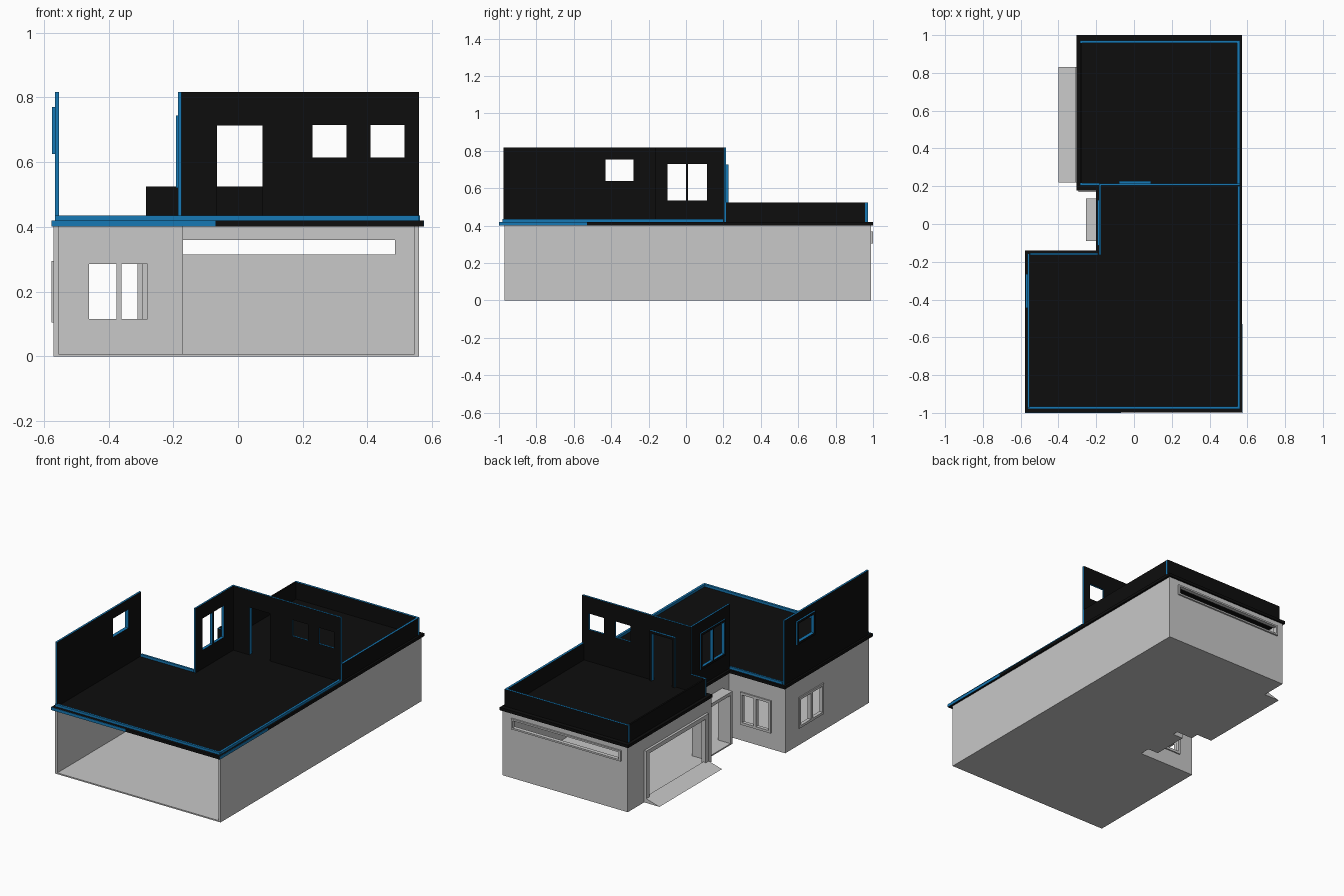
import bpy, bmesh

if "Cube" in bpy.data.objects:
    bpy.data.objects.remove(bpy.data.objects["Cube"])

def material(name, rgb):
    m = bpy.data.materials.new(name)
    m.diffuse_color = (*rgb, 1)
    m.use_nodes = True
    m.node_tree.nodes["Principled BSDF"].inputs["Base Color"].default_value = m.diffuse_color
    return m

GREY = material("wall grey", (0.58, 0.58, 0.58))
BLACK = material("matte black", (0.004, 0.004, 0.004))
BLUE = material("edge blue", (0.008, 0.19, 0.46))

def finish(name, bm, mats):
    bmesh.ops.recalc_face_normals(bm, faces=bm.faces)
    me = bpy.data.meshes.new(name)
    bm.to_mesh(me)
    bm.free()
    for m in mats:
        me.materials.append(m)
    ob = bpy.data.objects.new(name, me)
    bpy.context.collection.objects.link(ob)
    return ob

def panel(name, along, a0, a1, z0, z1, t0, t1, holes=(), mats=(GREY, GREY)):
    """Upright plate running along 'x' or 'y' with rectangular holes (a0, a1, z0, z1).
    Broad faces use mats[0]; thickness faces use mats[1]."""
    A = sorted({a0, a1, *(v for h in holes for v in h[:2])})
    Z = sorted({z0, z1, *(v for h in holes for v in h[2:])})
    bm = bmesh.new()
    cache = {}

    def vert(i, j, t):
        if (i, j, t) not in cache:
            co = (A[i], t, Z[j]) if along == 'x' else (t, A[i], Z[j])
            cache[i, j, t] = bm.verts.new(co)
        return cache[i, j, t]

    def solid(i, j):
        if not (0 <= i < len(A) - 1 and 0 <= j < len(Z) - 1):
            return False
        ca, cz = (A[i] + A[i + 1]) / 2, (Z[j] + Z[j + 1]) / 2
        return not any(h[0] < ca < h[1] and h[2] < cz < h[3] for h in holes)

    for i in range(len(A) - 1):
        for j in range(len(Z) - 1):
            if not solid(i, j):
                continue
            ring = [(i, j), (i + 1, j), (i + 1, j + 1), (i, j + 1)]
            for t in (t0, t1):
                bm.faces.new([vert(*p, t) for p in ring])
            for k, (di, dj) in enumerate([(0, -1), (1, 0), (0, 1), (-1, 0)]):
                if not solid(i + di, j + dj):
                    p, q = ring[k], ring[(k + 1) % 4]
                    f = bm.faces.new([vert(*p, t0), vert(*q, t0), vert(*q, t1), vert(*p, t1)])
                    f.material_index = 1
    return finish(name, bm, mats)

def plate(name, outline, z0, z1, mat):
    """Flat slab from a plan outline."""
    bm = bmesh.new()
    f = bm.faces.new([bm.verts.new((x, y, z0)) for x, y in outline])
    top = bmesh.ops.extrude_face_region(bm, geom=[f], use_keep_orig=True)["geom"]
    bmesh.ops.translate(bm, vec=(0, 0, z1 - z0),
                        verts=[g for g in top if isinstance(g, bmesh.types.BMVert)])
    return finish(name, bm, [mat])

def plan(left, right, front, back, garage, entry, step, inner):
    return [(left, front), (right, front), (right, back), (garage, back),
            (garage, step), (entry, step), (entry, inner), (left, inner)]

def box(name, x0, x1, y0, y1, z0, z1, mat):
    return panel(name, 'x', x0, x1, z0, z1, y0, y1, (), (mat, mat))

# Ground floor: floor plate and walls, open at the front
W = 0.015
plate("ground_floor", plan(-0.57, 0.56, -0.97, 0.99, -0.295, -0.185, 0.17, -0.155), 0, 0.008, GREY)
win_l = [(-0.51, -0.415, 0.12, 0.28), (-0.395, -0.3, 0.12, 0.28)]
win_b = [(-0.46, -0.375, 0.115, 0.285), (-0.36, -0.28, 0.115, 0.285)]
strip = [(-0.24, 0.485, 0.315, 0.36)]
garage = [(0.25, 0.80, 0.008, 0.295)]
door = [(-0.07, 0.115, 0.008, 0.305)]
panel("right_wall", 'y', -0.97, 0.99, 0, 0.402, 0.56 - W, 0.56)
panel("left_wall", 'y', -0.97, -0.155, 0, 0.402, -0.57, -0.57 + W, win_l)
panel("inner_back_wall", 'x', -0.57, -0.17, 0, 0.402, -0.17, -0.155, win_b)
panel("entry_wall", 'y', -0.17, 0.185, 0, 0.402, -0.185, -0.17, door)
panel("garage_return_wall", 'x', -0.295, -0.17, 0, 0.402, 0.17, 0.185)
panel("garage_wall", 'y', 0.17, 0.99, 0, 0.402, -0.295, -0.28, garage)
panel("back_wall", 'x', -0.295, 0.56, 0, 0.402, 0.975, 0.99, strip)

# Ground floor frames
panel("left_window_frame", 'y', -0.525, -0.285, 0.105, 0.295, -0.577, -0.568, win_l)
panel("inner_window_frame", 'x', -0.475, -0.265, 0.1, 0.3, -0.158, -0.147, win_b)
panel("strip_window_frame", 'x', -0.252, 0.497, 0.305, 0.37, 0.985, 1.0, strip)
panel("garage_frame", 'y', 0.22, 0.83, 0, 0.32, -0.31, -0.29, garage)
panel("entry_porch", 'y', -0.09, 0.135, 0, 0.325, -0.255, -0.18, door)

# Garage ramp
bm = bmesh.new()
ends = [[bm.verts.new((x, y, z)) for x, z in ((-0.40, 0), (-0.295, 0), (-0.295, 0.03))]
        for y in (0.22, 0.83)]
for e in ends:
    bm.faces.new(e)
for k in range(3):
    n = (k + 1) % 3
    bm.faces.new([ends[0][k], ends[0][n], ends[1][n], ends[1][k]])
finish("garage_ramp", bm, [GREY])

# Dark slab between floors, with blue trim on part of its edge
plate("upper_slab", plan(-0.577, 0.573, -0.998, 1.0, -0.305, -0.2, 0.178, -0.14), 0.402, 0.42, BLACK)
box("front_slab_trim", -0.577, -0.07, -1.0, -0.998, 0.402, 0.42, BLUE)
box("right_slab_trim", 0.573, 0.575, -1.0, -0.53, 0.402, 0.42, BLUE)

# Low blue curb where the upper walls are left open
C = 0.435
box("front_curb", -0.565, 0.56, -0.98, -0.966, 0.42, C, BLUE)
box("right_curb", 0.548, 0.562, -0.966, 0.2, 0.42, C, BLUE)
box("inner_curb", -0.55, -0.19, -0.165, -0.153, 0.42, C, BLUE)

# Upper floor walls: black faces with blue edges
DARK = (BLACK, BLUE)
T = 0.817
up_left = [(-0.43, -0.28, 0.64, 0.755)]
up_entry = [(-0.10, 0.0, 0.535, 0.73), (0.012, 0.112, 0.535, 0.73)]
up_door = (-0.065, 0.075, 0.42, 0.713)
up_back = [up_door, (0.23, 0.335, 0.615, 0.715), (0.41, 0.515, 0.615, 0.715)]
panel("upper_left_wall", 'y', -0.975, -0.155, 0.42, T, -0.565, -0.553, up_left, DARK)
panel("upper_entry_wall", 'y', -0.165, 0.21, 0.42, T, -0.185, -0.174, up_entry, DARK)
panel("upper_back_wall", 'x', -0.185, 0.56, 0.42, T, 0.203, 0.215, up_back, DARK)

# Upper floor frames
panel("upper_left_window_frame", 'y', -0.445, -0.265, 0.625, 0.77, -0.575, -0.564, up_left, DARK)
panel("upper_entry_window_frame", 'y', -0.115, 0.127, 0.52, 0.745, -0.192, -0.184, up_entry, DARK)
panel("upper_door_frame", 'x', -0.08, 0.09, 0.42, 0.728, 0.214, 0.228, [up_door], DARK)

# Terrace parapets over the garage
P = 0.525
panel("terrace_front_parapet", 'x', -0.285, -0.18, 0.42, P, 0.205, 0.217, (), DARK)
panel("terrace_back_parapet", 'x', -0.285, 0.56, 0.42, P, 0.958, 0.972, (), DARK)
panel("terrace_right_parapet", 'y', 0.215, 0.958, 0.42, P, 0.546, 0.56, (), DARK)
panel("terrace_left_parapet", 'y', 0.217, 0.958, 0.42, P, -0.285, -0.275, (), (BLACK, BLACK))
